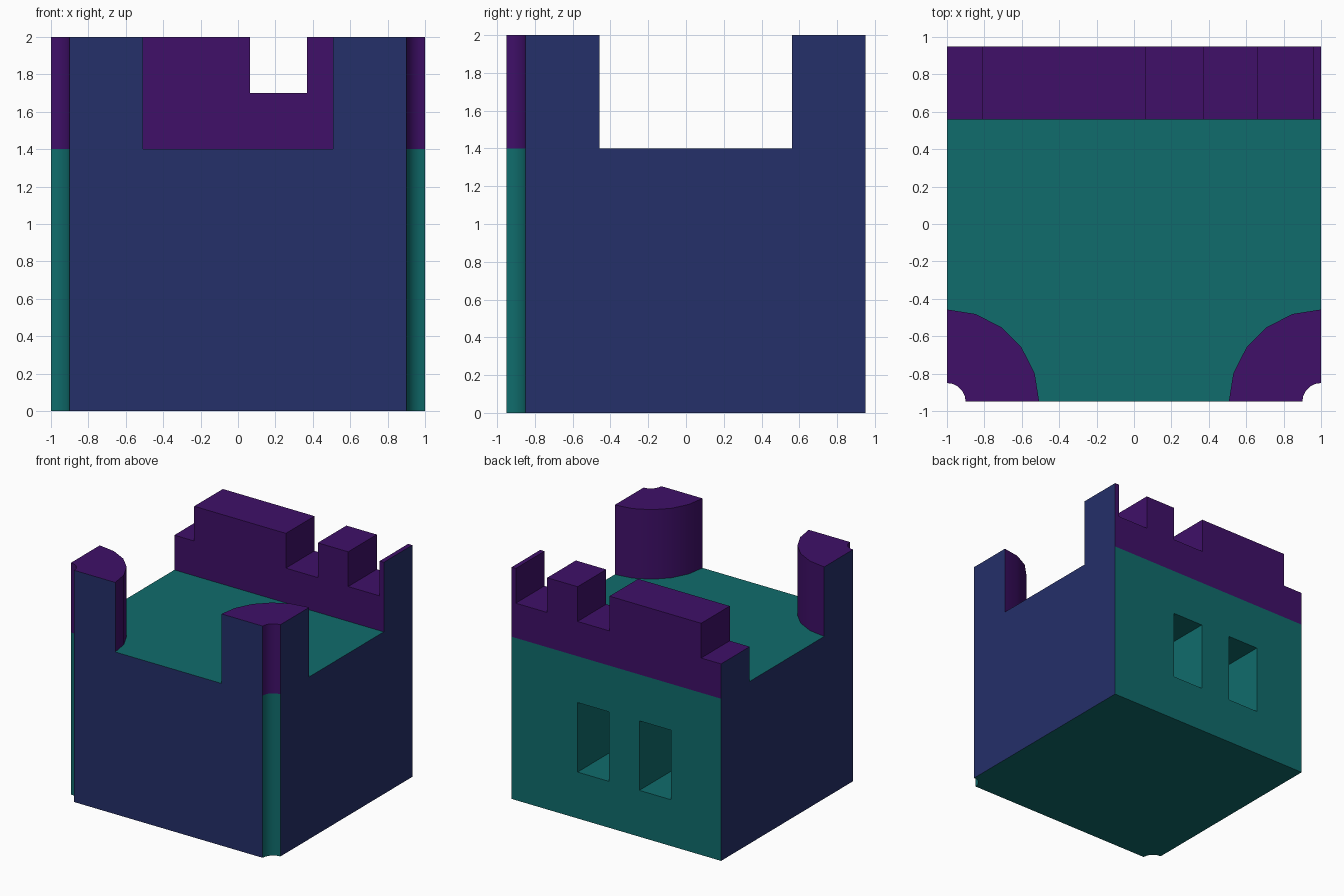
import bpy, bmesh, math
from mathutils import Vector

cube = bpy.data.objects.get("Cube")
if cube:
    bpy.data.objects.remove(cube, do_unlink=True)

HX, HY = 1.0, 0.95           # half width and half depth
ROOF, TOP, NOTCH = 1.4, 2.0, 1.7
GROOVE, TURRET = 0.1, 0.493  # corner radii


def material(name, rgb):
    m = bpy.data.materials.new(name)
    m.use_nodes = True
    m.diffuse_color = (*rgb, 1)
    m.node_tree.nodes["Principled BSDF"].inputs["Base Color"].default_value = (*rgb, 1)
    return m


teal = material("teal", (0.005, 0.15, 0.15))
purple = material("purple", (0.05, 0.005, 0.14))
navy = material("navy", (0.018, 0.029, 0.143))


def prism(name, outline, sweep):
    """Extrude a closed 3D outline along a vector."""
    bm = bmesh.new()
    face = bm.faces.new([bm.verts.new(p) for p in outline])
    ext = bmesh.ops.extrude_face_region(bm, geom=[face], use_keep_orig=True)
    moved = [g for g in ext["geom"] if isinstance(g, bmesh.types.BMVert)]
    bmesh.ops.translate(bm, verts=moved, vec=Vector(sweep))
    bmesh.ops.recalc_face_normals(bm, faces=bm.faces)
    mesh = bpy.data.meshes.new(name)
    bm.to_mesh(mesh)
    bm.free()
    ob = bpy.data.objects.new(name, mesh)
    bpy.context.collection.objects.link(ob)
    return ob


def select(ob):
    bpy.ops.object.select_all(action='DESELECT')
    ob.select_set(True)
    bpy.context.view_layer.objects.active = ob


def finish(ob, main):
    """Main colour everywhere, navy on the flat outer front and sides."""
    ob.data.materials.clear()
    ob.data.materials.append(main)
    ob.data.materials.append(navy)
    for p in ob.data.polygons:
        side = abs(p.normal.x) > 0.99 and abs(p.center.x) > HX - 0.001
        front = p.normal.y < -0.99 and p.center.y < -HY + 0.001
        p.material_index = 1 if side or front else 0
    select(ob)
    bpy.ops.object.shade_smooth_by_angle(angle=math.radians(30))


def corner_arc(side, radius, z, steps=5):
    """Quarter arc about a front corner, from the front edge to the side edge."""
    angles = [math.pi / 2 * i / steps for i in range(steps + 1)]
    return [(side * (HX - radius * math.cos(a)), -HY + radius * math.sin(a), z)
            for a in angles]


# Main block with grooved front corners
outline = (corner_arc(1, GROOVE, 0) + [(HX, HY, 0), (-HX, HY, 0)]
           + corner_arc(-1, GROOVE, 0)[::-1])
body = prism("castle_body", outline, (0, 0, ROOF))

# Two window recesses in the back
for x in (-0.52, 0.07):
    w, y, depth = 0.3, HY + 0.1, 0.7
    cutter = prism("window_cutter", [(x, y, 0.4), (x + w, y, 0.4),
                                     (x + w, y, 1.0), (x, y, 1.0)], (0, -depth, 0))
    cutter.hide_render = True
    mod = body.modifiers.new("window", 'BOOLEAN')
    mod.operation, mod.solver, mod.object = 'DIFFERENCE', 'EXACT', cutter
    select(body)
    bpy.ops.object.modifier_apply(modifier=mod.name)
    bpy.data.objects.remove(cutter, do_unlink=True)
finish(body, teal)

# Quarter-round turrets on the front corners
for side, label in ((1, "left"), (-1, "right")):
    ring = corner_arc(side, GROOVE, ROOF) + corner_arc(side, TURRET, ROOF)[::-1]
    finish(prism(label + "_turret", ring, (0, 0, TOP - ROOF)), purple)

# Battlement along the back, stepping between notches and merlons
profile = [(-HX, HY, ROOF), (-HX, HY, NOTCH)]
high = False
for x in (-0.81, 0.065, 0.37, 0.66, 0.96):
    before, after = (TOP, NOTCH) if high else (NOTCH, TOP)
    profile += [(x, HY, before), (x, HY, after)]
    high = not high
profile += [(HX, HY, TOP), (HX, HY, ROOF)]
finish(prism("back_battlement", profile, (0, 0.56 - HY, 0)), purple)
